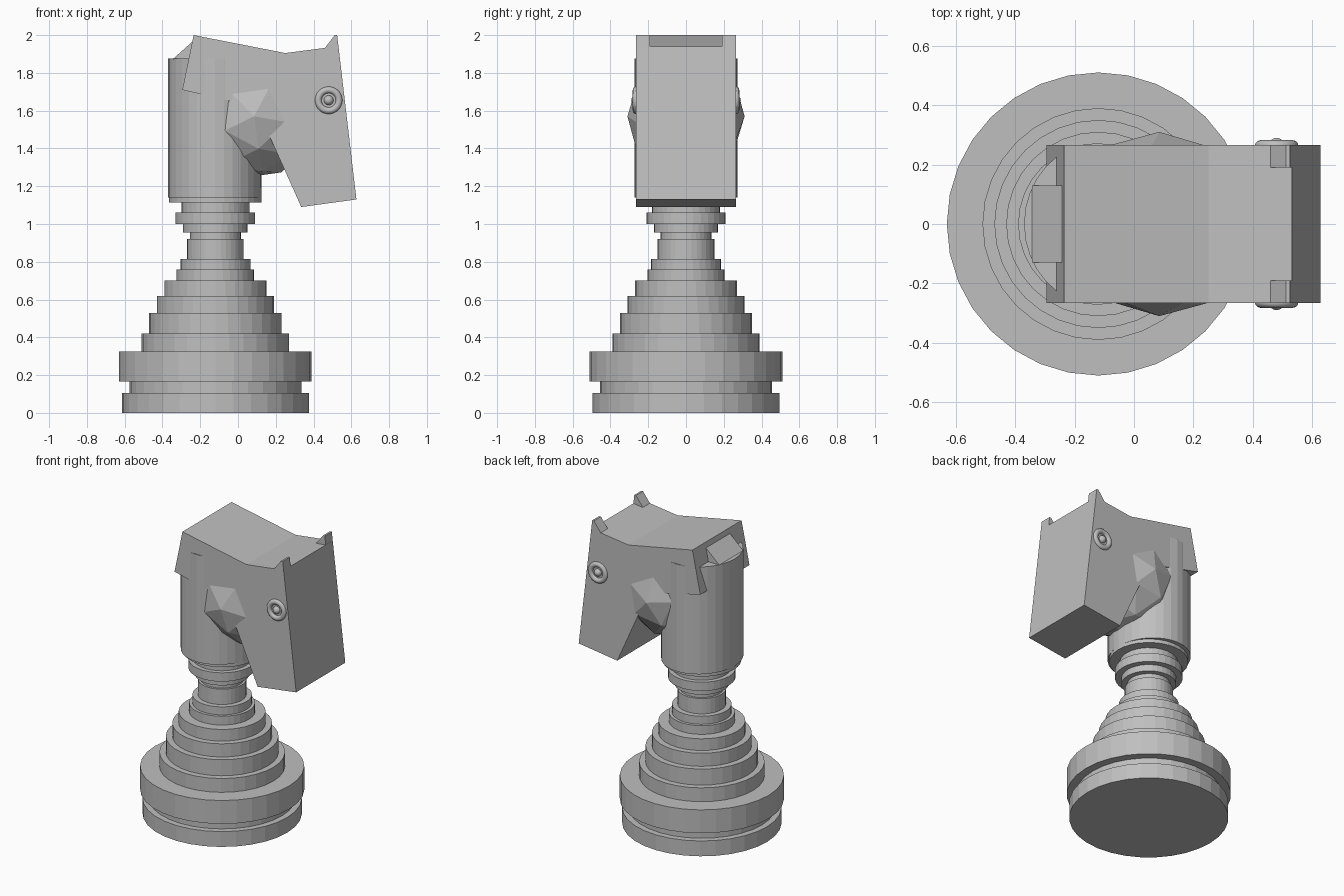
import bpy, bmesh, math
from mathutils import Matrix, Vector

if "Cube" in bpy.data.objects:
    bpy.data.objects.remove(bpy.data.objects["Cube"])

grey = bpy.data.materials.new("plain_grey")
grey.diffuse_color = (0.52, 0.52, 0.52, 1)
grey.use_nodes = True
grey.node_tree.nodes["Principled BSDF"].inputs["Base Color"].default_value = grey.diffuse_color
AXIS = -0.12   # x of the pedestal's centre line


def finish(name, bm):
    bmesh.ops.recalc_face_normals(bm, faces=bm.faces[:])
    me = bpy.data.meshes.new(name)
    bm.to_mesh(me)
    bm.free()
    me.materials.append(grey)
    ob = bpy.data.objects.new(name, me)
    bpy.context.collection.objects.link(ob)
    return ob


def lathe(name, points, centre, steps=32, axis='Z'):
    """Spin (radius, height) points into a closed solid."""
    bm = bmesh.new()
    vs = [bm.verts.new((r, 0, z)) for r, z in points]
    es = [bm.edges.new(p) for p in zip(vs, vs[1:])]
    bmesh.ops.spin(bm, geom=vs + es, cent=(0, 0, 0), axis=(0, 0, 1),
                   angle=2 * math.pi, steps=steps)
    bmesh.ops.remove_doubles(bm, verts=bm.verts[:], dist=1e-5)
    ob = finish(name, bm)
    if axis == 'Z':
        ob.location = centre
    return ob


def slab(name, profile, y0, y1):
    """Extrude an (x, z) profile from y0 to y1."""
    bm = bmesh.new()
    face = bm.faces.new([bm.verts.new((x, y0, z)) for x, z in profile])
    ext = bmesh.ops.extrude_face_region(bm, geom=[face])
    moved = [v for v in ext['geom'] if isinstance(v, bmesh.types.BMVert)]
    bmesh.ops.translate(bm, verts=moved, vec=(0, y1 - y0, 0))
    return finish(name, bm)


# Stepped pedestal: radius and top height of every ring
rings = [(0.495, 0.105), (0.455, 0.165), (0.51, 0.325), (0.39, 0.42),
         (0.35, 0.53), (0.31, 0.62), (0.27, 0.70), (0.205, 0.76),
         (0.185, 0.815), (0.15, 0.92), (0.135, 0.955), (0.17, 1.0),
         (0.21, 1.06), (0.18, 1.115), (0.245, 1.19)]
points, z = [(0, 0)], 0
for r, top in rings:
    points += [(r, z), (r, top)]
    z = top
points.append((0, z))
lathe("stepped_pedestal", points, (AXIS, 0, 0))

# Oval neck column
neck = lathe("neck", [(0, 1.14), (1, 1.14), (1, 1.875), (0, 1.875)],
             (AXIS - 0.003, 0, 0))
neck.scale = (0.247, 0.272, 1)

# Horse head with sloping brow and long muzzle
slab("head", [(-0.235, 2.0), (0.25, 1.905), (0.46, 1.932), (0.532, 1.94),
              (0.627, 1.13), (0.335, 1.09), (0.097, 1.62),
              (-0.295, 1.71)], -0.266, 0.266)

# Tilted mane block at the back of the head
slab("mane_block", [(-0.225, 1.98), (-0.343, 1.875), (-0.28, 1.80),
                    (-0.15, 1.90)], -0.13, 0.13)

# Faceted cheek ball showing on both sides and under the jaw
bm = bmesh.new()
bmesh.ops.create_icosphere(
    bm, subdivisions=2, radius=1,
    matrix=Matrix.Translation((0.085, 0, 1.57))
    @ Matrix.Diagonal((0.33, 0.31, 0.33, 1))
    @ Matrix.Rotation(math.pi / 2, 4, 'X')
    @ Matrix.Rotation(math.radians(-10), 4, 'Z'))
finish("cheek_ball", bm)

# Ears and eyes, one per side
for side, s in (("front", -1), ("back", 1)):
    slab(side + "_ear", [(0.46, 1.92), (0.46, 1.932), (0.512, 2.0), (0.525, 2.0),
                         (0.534, 1.92)], s * 0.19, s * 0.266)

    ring = [(0.055 + 0.018 * math.cos(a), 0.018 * math.sin(a))
            for a in (i * math.pi / 6 for i in range(13))]
    ball = [(0.026 * math.sin(a), 0.026 * math.cos(a))
            for a in (i * math.pi / 8 for i in range(9))]
    for part, prof in (("_eye_ring", ring), ("_eye_ball", ball)):
        ob = lathe(side + part, prof, (0, 0, 0))
        ob.rotation_euler = (-s * math.pi / 2, 0, 0)
        ob.location = (0.48, s * 0.264, 1.655)
        ob.data.shade_smooth()
